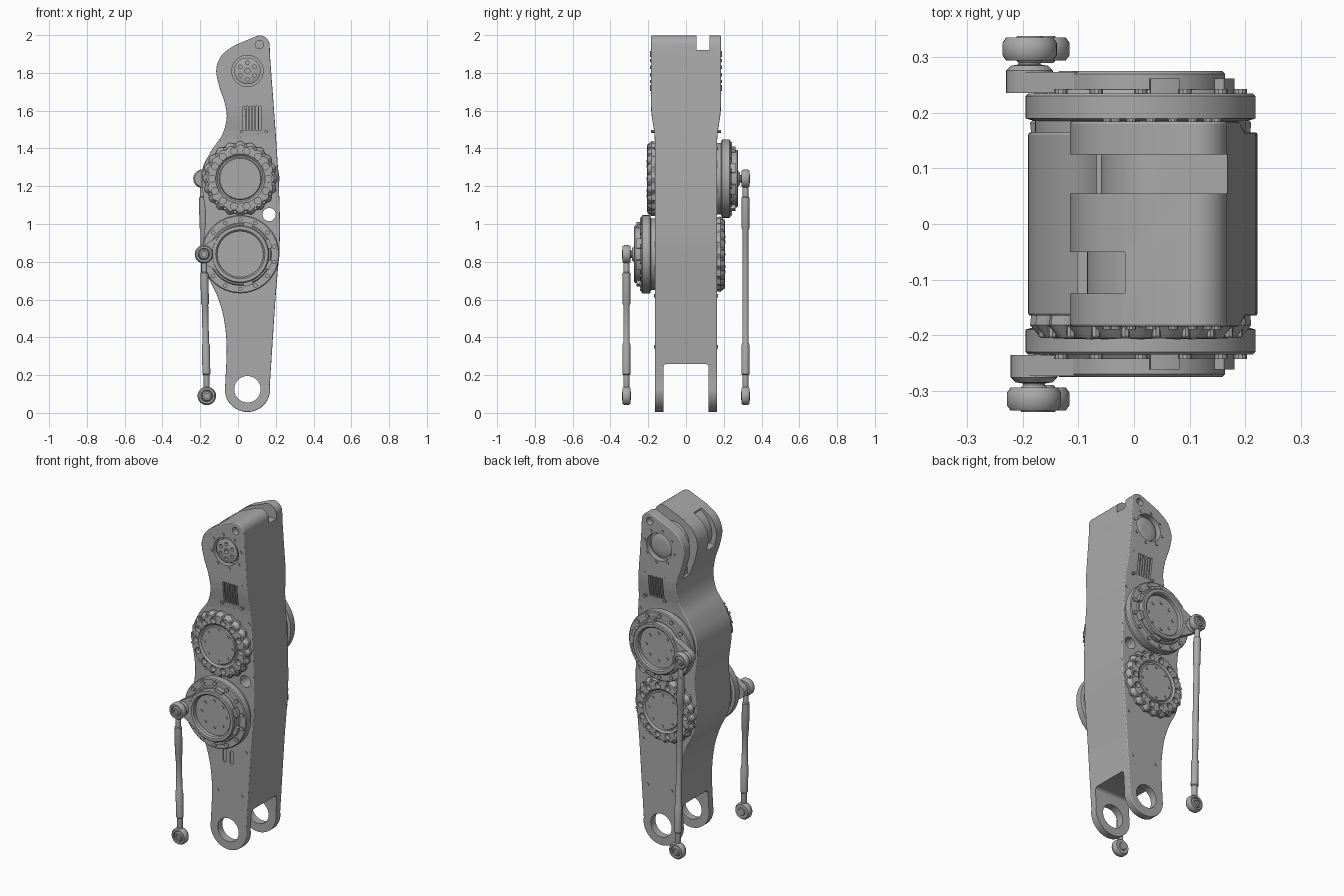
import bpy, bmesh, math
from math import cos, sin, pi, radians
from mathutils import Matrix, Vector

cube = bpy.data.objects.get("Cube")
if cube:
    bpy.data.objects.remove(cube, do_unlink=True)

grey = bpy.data.materials.new("machined_grey")
grey.use_nodes = True
COL = (0.4, 0.4, 0.4, 1)
grey.diffuse_color = COL
grey.node_tree.nodes["Principled BSDF"].inputs["Base Color"].default_value = COL


def finish(name, bm, angle=35):
    bmesh.ops.recalc_face_normals(bm, faces=bm.faces)
    me = bpy.data.meshes.new(name)
    bm.to_mesh(me)
    bm.free()
    ob = bpy.data.objects.new(name, me)
    bpy.context.collection.objects.link(ob)
    me.materials.append(grey)
    smooth(ob, angle)
    return ob


def smooth(ob, angle=35):
    bpy.ops.object.select_all(action='DESELECT')
    ob.select_set(True)
    bpy.context.view_layer.objects.active = ob
    bpy.ops.object.shade_smooth_by_angle(angle=radians(angle))


def modify(ob, kind, **props):
    mod = ob.modifiers.new(kind, kind)
    for key, val in props.items():
        setattr(mod, key, val)
    bpy.context.view_layer.objects.active = ob
    bpy.ops.object.modifier_apply(modifier=mod.name)


def cut(ob, bm):
    cutter = finish("cutter", bm)
    cutter.hide_render = True
    modify(ob, 'BOOLEAN', object=cutter, operation='DIFFERENCE', solver='EXACT')
    bpy.data.objects.remove(cutter, do_unlink=True)
    smooth(ob)


def side(x, z, s):
    """Local z points out of the front (s=-1) or rear (s=1) face."""
    return Matrix.Translation((x, 0, z)) @ Matrix.Rotation(-s * pi / 2, 4, 'X')


def lathe(bm, prof, mat, n=32, teeth=0, depth=0.0):
    """Closed solid from (radius, height) pairs; optional scalloped rim."""
    rings = []
    for r, h in prof:
        ring = []
        for i in range(n):
            a = 2 * pi * i / n
            k = r + (depth * cos(teeth * a) if teeth and r > 0.17 else 0)
            ring.append(bm.verts.new(mat @ Vector((k * cos(a), k * sin(a), h))))
        rings.append(ring)
    for lo, hi in zip(rings, rings[1:]):
        for i in range(n):
            j = (i + 1) % n
            bm.faces.new((lo[i], lo[j], hi[j], hi[i]))
    bm.faces.new(rings[0])
    bm.faces.new(rings[-1])


def pin(bm, x, z, s, r, h0, h1, n=16):
    lathe(bm, [(r, h0), (r, h1)], side(x, z, s), n)


def prism(bm, pts, a, b, axis='Y'):
    """Extrude a polygon: xz points along y, or yz points along x."""
    place = (lambda p, t: (p[0], t, p[1])) if axis == 'Y' else (lambda p, t: (t, p[0], p[1]))
    lo = [bm.verts.new(place(p, a)) for p in pts]
    hi = [bm.verts.new(place(p, b)) for p in pts]
    bm.faces.new(lo)
    bm.faces.new(hi)
    for i in range(len(pts)):
        j = (i + 1) % len(pts)
        bm.faces.new((lo[i], lo[j], hi[j], hi[i]))


def arc(x, z, r, a0, a1, n=16):
    return [(x + r * cos(radians(a0 + (a1 - a0) * i / n)),
             z + r * sin(radians(a0 + (a1 - a0) * i / n))) for i in range(n + 1)]


def spline(pts, steps=6):
    """Smooth open curve through the points."""
    P = [Vector(p) for p in pts]
    P = [2 * P[0] - P[1]] + P + [2 * P[-1] - P[-2]]
    out = []
    for a, b, c, d in zip(P, P[1:], P[2:], P[3:]):
        for i in range(steps):
            t = i / steps
            out.append(tuple(0.5 * (2 * b + (c - a) * t + (2 * a - 5 * b + 4 * c - d) * t * t
                                    + (3 * b - a - 3 * c + d) * t ** 3)))
    return out + [tuple(P[-2])]


HEAD = (0.05, 1.81)
FOOT = (0.05, 0.125)
UP, LOW, CX = 1.24, 0.84, 0.012

# Main link body: smooth outline, wider across the head
left = spline([(-0.02, 1.945), (-0.085, 1.895), (-0.115, 1.82), (-0.1, 1.73), (-0.07, 1.64),
               (-0.06, 1.56), (-0.085, 1.47), (-0.14, 1.39), (-0.182, 1.3), (-0.19, 1.2),
               (-0.172, 1.04), (-0.185, 0.88), (-0.17, 0.75), (-0.11, 0.62), (-0.075, 0.5),
               (-0.06, 0.35), (-0.067, 0.16)])
right = spline([(0.168, 0.14), (0.198, 0.6), (0.22, 0.88), (0.22, 1.1), (0.205, 1.4), (0.17, 1.88)])
outline = left + arc(*FOOT, 0.12, 180, 360, 24) + right + arc(0.115, 1.945, 0.053, 10, 105, 10)
bm = bmesh.new()
prism(bm, outline, -0.165, 0.165)
for z in (1.44, 1.49, 1.57, 1.62):
    bmesh.ops.bisect_plane(bm, geom=bm.verts[:] + bm.edges[:] + bm.faces[:],
                           plane_co=(0, 0, z), plane_no=(0, 0, 1))
for v in bm.verts:
    t = min(1, max(0, (v.co.z - 1.44) / 0.18))
    v.co.y *= 1 + 0.12 * t * t * (3 - 2 * t)
body = finish("link_body", bm)
modify(body, 'BEVEL', width=0.01, segments=3, limit_method='ANGLE', angle_limit=radians(50))

# Fork slot, head groove, side pocket, recesses and vents
bm = bmesh.new()
fork = [(0.12, -0.1)] + arc(0.1, 0.24, 0.02, 0, 90, 5) + arc(-0.1, 0.24, 0.02, 90, 180, 5) + [(-0.12, -0.1)]
prism(bm, fork, -0.4, 0.4, 'X')
prism(bm, arc(*HEAD, 0.11, 90, 215) + [(-0.05, 1.63), (-0.3, 1.63), (-0.3, 2.1), (0.3, 2.1), (0.3, 1.92)],
      0.055, 0.125)
prism(bm, arc(*HEAD, 0.135, 116, 205) + arc(*HEAD, 0.3, 205, 116), -0.125, -0.05)
for s in (-1, 1):
    pin(bm, *HEAD, s, 0.083, 0.15, 0.3, 40)
    pin(bm, 0.113, 1.95, s, 0.022, 0.15, 0.3, 20)
    for i in range(6):
        x = 0.032 + i * 0.017
        prism(bm, arc(x, 1.62, 0.005, 0, 180, 4) + arc(x, 1.5, 0.005, 180, 360, 4), s * 0.145, s * 0.3)
for x in (0.027, 0.073):
    prism(bm, arc(x, 0.595, 0.012, 0, 180, 6) + arc(x, 0.54, 0.012, 180, 360, 6), -0.158, -0.3)
cut(body, bm)
bm = bmesh.new()
pin(bm, *FOOT, 1, 0.07, -0.4, 0.4, 40)
pin(bm, 0.165, 1.05, 1, 0.035, -0.4, 0.4, 32)
cut(body, bm)

# Details on both faces
fasteners = bmesh.new()
for s, name in ((-1, "front"), (1, "rear")):
    # Head bearing hub
    bm = bmesh.new()
    rim = 0.178 if s < 0 else 0.162
    lathe(bm, [(0.025, 0.145), (0.07, 0.145), (0.07, rim), (0.064, rim + 0.004), (0.025, rim + 0.004)],
          side(*HEAD, s), 40)
    hub = finish(name + "_head_hub", bm)
    if s < 0:
        bm = bmesh.new()
        pin(bm, *HEAD, s, 0.014, 0.16, 0.25)
        for i in range(6):
            a = i * pi / 3 + pi / 6
            pin(bm, HEAD[0] + 0.044 * cos(a), HEAD[1] + 0.044 * sin(a), s, 0.01, 0.16, 0.25, 12)
        cut(hub, bm)
    for i in range(8):
        a = i * pi / 4 + 0.2
        pin(fasteners, HEAD[0] + 0.1 * cos(a), HEAD[1] + 0.1 * sin(a), s, 0.009, 0.15, 0.19, 10)
    for x, z in ((0.018, 1.63), (0.018, 1.49), (0.15, 1.63), (0.15, 1.49)):
        pin(fasteners, x, z, s, 0.009, 0.14, 0.186, 10)
    for x, z in ((0.17, 0.62), (0.14, 0.35), (-0.02, 0.35), (0.19, 1.4)):
        pin(fasteners, x, z, s, 0.009, 0.15, 0.169, 10)

    # Scalloped gear cover with ring of round pockets
    gz, hz = (UP, LOW) if s < 0 else (LOW, UP)
    bm = bmesh.new()
    lathe(bm, [(0.19, 0.15), (0.193, 0.182), (0.174, 0.205), (0.13, 0.207), (0.12, 0.198), (0.112, 0.198),
               (0.108, 0.204), (0.05, 0.204)], side(CX, gz, s), 120, 20, 0.006)
    gear = finish(name + "_gear_cover", bm)
    bm = bmesh.new()
    for i in range(14):
        a = 2 * pi * i / 14
        pin(bm, CX + 0.149 * cos(a), gz + 0.149 * sin(a), s, 0.018, 0.178, 0.3, 16)
    cut(gear, bm)
    for i in range(20):
        a = 2 * pi * (i + 0.5) / 20
        pin(fasteners, CX + 0.178 * cos(a), gz + 0.178 * sin(a), s, 0.008, 0.16, 0.203, 8)
    for i in range(8):
        a = 2 * pi * i / 8
        pin(fasteners, CX + 0.092 * cos(a), gz + 0.092 * sin(a), s, 0.007, 0.19, 0.208, 8)

    # Actuator housing with a recessed face
    bm = bmesh.new()
    lathe(bm, [(0.19, 0.15), (0.19, 0.185), (0.207, 0.19), (0.207, 0.23), (0.202, 0.235), (0.165, 0.235),
               (0.16, 0.242), (0.152, 0.242), (0.152, 0.27), (0.147, 0.275), (0.13, 0.275), (0.122, 0.268),
               (0.122, 0.245), (0.03, 0.245)], side(CX, hz, s), 72)
    finish(name + "_actuator_housing", bm)
    for i in range(14):
        a = 2 * pi * (i + 0.5) / 14
        pin(fasteners, CX + 0.184 * cos(a), hz + 0.184 * sin(a), s, 0.012, 0.22, 0.243, 10)
    for i in range(8):
        a = 2 * pi * i / 8
        pin(fasteners, CX + 0.082 * cos(a), hz + 0.082 * sin(a), s, 0.009, 0.24, 0.25, 10)

    # Raised lugs on the housing rim
    bm = bmesh.new()
    for a in (20, 75, 285, 340):
        prism(bm, arc(CX, hz, 0.15, a - 9, a + 9, 4) + arc(CX, hz, 0.172, a + 9, a - 9, 4), s * 0.23, s * 0.262)
    finish(name + "_housing_lugs", bm)

    # Crank arm tapering to the rod pivot
    px = -0.18 if s < 0 else -0.188
    bm = bmesh.new()
    prism(bm, arc(px, hz, 0.042, 123, 237, 12) + arc(CX, hz, 0.14, 237, 123, 16), s * 0.236, s * 0.274)
    lathe(bm, [(0.042, 0.26), (0.042, 0.276), (0.033, 0.285), (0.02, 0.287), (0.02, 0.3)], side(px, hz, s), 32)
    finish(name + "_crank_arm", bm)

    # Push rod with an eye at each end
    top, low = Vector((px, s * 0.315, hz)), Vector((-0.165, s * 0.315, 0.09))
    axis = top - low
    L = axis.length
    rod = Matrix.Translation(low) @ axis.to_track_quat('Z', 'Y').to_matrix().to_4x4()
    bm = bmesh.new()
    lathe(bm, [(0.012, 0.035), (0.016, 0.05), (0.016, 0.11), (0.021, 0.115), (0.021, 0.27), (0.017, 0.28),
               (0.017, L - 0.27), (0.021, L - 0.26), (0.021, L - 0.1), (0.015, L - 0.095),
               (0.015, L - 0.05), (0.012, L - 0.035)], rod, 24)
    finish(name + "_push_rod", bm)
    bm = bmesh.new()
    for p in (top, low):
        m = side(p.x, p.z, s)
        lathe(bm, [(0.032, 0.294), (0.042, 0.294), (0.049, 0.304), (0.049, 0.326), (0.042, 0.336), (0.032, 0.336),
                   (0.029, 0.328), (0.023, 0.338), (0.014, 0.338), (0.014, 0.328)], m, 32)
        lathe(bm, [(0.02, 0.29), (0.028, 0.3)], m, 24)
    finish(name + "_rod_eyes", bm)

finish("fasteners", fasteners)
